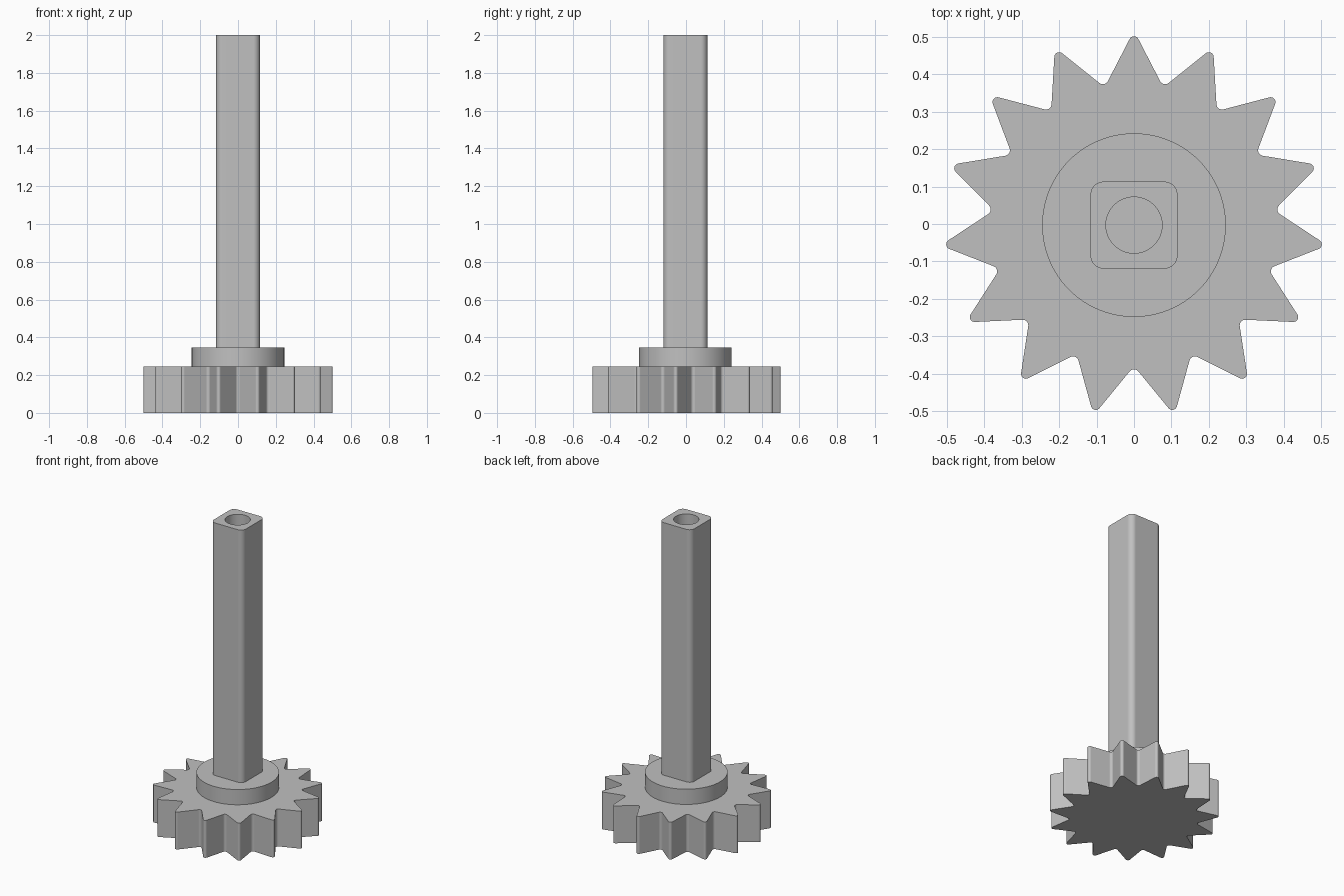
import bpy, bmesh, math
from mathutils import Vector

if "Cube" in bpy.data.objects:
    bpy.data.objects.remove(bpy.data.objects["Cube"])

GREY = (0.53, 0.53, 0.53, 1)
mat = bpy.data.materials.new("plain grey")
mat.use_nodes = True
mat.diffuse_color = GREY
mat.node_tree.nodes["Principled BSDF"].inputs["Base Color"].default_value = GREY

CENTRE_Y = -0.003
TEETH = 15
GEAR_TOP, HUB_TOP, SHAFT_TOP = 0.245, 0.345, 2.0


def polar(radius, angle):
    return Vector((radius * math.cos(angle), radius * math.sin(angle)))


def circle(radius, count, start=0):
    return [polar(radius, start + math.tau * i / count) for i in range(count)]


def round_corners(corners, radii, steps):
    """Replace every corner of a closed outline with a tangent arc."""
    out = []
    for i, p in enumerate(corners):
        a = (corners[i - 1] - p).normalized()
        b = (corners[(i + 1) % len(corners)] - p).normalized()
        half = a.angle(b) / 2
        r = radii[i]
        mid = p + (a + b).normalized() * r / math.sin(half)
        start = p + a * r / math.tan(half) - mid
        end = p + b * r / math.tan(half) - mid
        sweep = math.pi - 2 * half
        for k in range(steps + 1):
            t = k / steps
            out.append(mid + (start * math.sin((1 - t) * sweep)
                              + end * math.sin(t * sweep)) / math.sin(sweep))
    return out


def loft(name, rings):
    """Skin a stack of equal-length (outline, height) rings and cap both ends."""
    bm = bmesh.new()
    loops = [[bm.verts.new((p.x, p.y + CENTRE_Y, z)) for p in outline]
             for outline, z in rings]
    for low, high in zip(loops, loops[1:]):
        for i in range(len(low)):
            j = (i + 1) % len(low)
            bm.faces.new((low[i], low[j], high[j], high[i]))
    bm.faces.new(loops[0][::-1])
    bm.faces.new(loops[-1])
    bmesh.ops.recalc_face_normals(bm, faces=bm.faces)
    mesh = bpy.data.meshes.new(name)
    bm.to_mesh(mesh)
    bm.free()
    mesh.materials.append(mat)
    obj = bpy.data.objects.new(name, mesh)
    bpy.context.collection.objects.link(obj)
    bpy.ops.object.select_all(action="DESELECT")
    obj.select_set(True)
    bpy.context.view_layer.objects.active = obj
    bpy.ops.object.shade_smooth_by_angle(angle=math.radians(30))
    # Keep the large flats flat beside the small fillets
    weighted = obj.modifiers.new("flat sides", "WEIGHTED_NORMAL")
    weighted.keep_sharp = True
    return obj


# Toothed wheel: rounded tips and valleys
step = math.pi / TEETH
star = [polar(0.376 if i % 2 else 0.519, math.pi / 2 + i * step)
        for i in range(2 * TEETH)]
gear = round_corners(star, [0.013, 0.015] * TEETH, 8)
loft("toothed_wheel", [(gear, 0), (gear, GEAR_TOP)])

# Round collar on the wheel
collar = circle(0.245, 96)
loft("collar", [(collar, GEAR_TOP), (collar, HUB_TOP)])

# Square shaft with rounded edges and a blind bore in its top
ARC = 15
half = 0.116
square = [Vector((sx * half, sy * half))
          for sx, sy in ((1, 1), (-1, 1), (-1, -1), (1, -1))]
outer = round_corners(square, [0.035] * 4, ARC)
count = len(outer)
bore = circle(0.075, count, math.pi / count)
loft("square_shaft", [(outer, HUB_TOP), (outer, SHAFT_TOP),
                      (bore, SHAFT_TOP), (bore, SHAFT_TOP - 0.6)])
